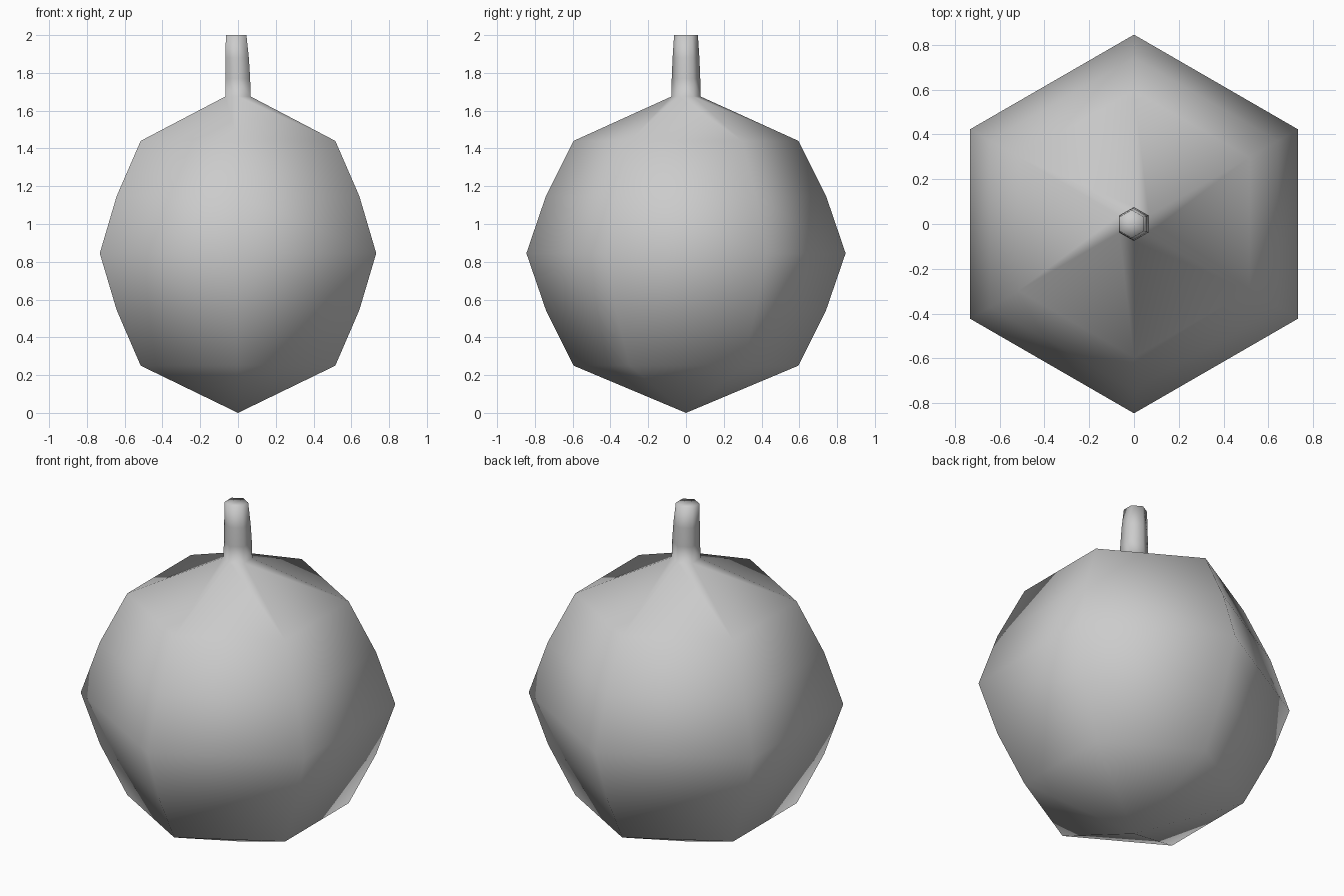
import bpy, bmesh, math

if "Cube" in bpy.data.objects:
    bpy.data.objects.remove(bpy.data.objects["Cube"])

SIDES = 6

# rings from bottom to top: (radius, height, x shift)
body = [(0.595, 0.25, 0), (0.742, 0.545, 0), (0.845, 0.845, 0),
        (0.742, 1.147, 0), (0.595, 1.44, 0)]
stem = [(0.077, 1.675, 0), (0.0755, 1.77, -0.001),
        (0.071, 1.88, -0.004), (0.063, 2.0, -0.010)]

bm = bmesh.new()


def ring(radius, z, shift):
    """Hexagonal ring with corners on the y axis."""
    return [bm.verts.new((shift + radius * math.sin(i * math.tau / SIDES),
                          radius * math.cos(i * math.tau / SIDES), z))
            for i in range(SIDES)]


def fan(loop, tip):
    for i in range(SIDES):
        bm.faces.new((loop[i], loop[(i + 1) % SIDES], tip))


# six-sided body flowing into the leaning stem
rings = [ring(*r) for r in body + stem]
for a, b in zip(rings, rings[1:]):
    for i in range(SIDES):
        j = (i + 1) % SIDES
        bm.faces.new((a[i], a[j], b[j], b[i]))

# pointed bottom and stem cap
fan(rings[0], bm.verts.new((0, 0, 0)))
fan(rings[-1], bm.verts.new((-0.01, 0, 1.995)))

bmesh.ops.recalc_face_normals(bm, faces=bm.faces[:])
for f in bm.faces:
    f.smooth = True

mesh = bpy.data.meshes.new("round_body_with_stem")
bm.to_mesh(mesh)
bm.free()
obj = bpy.data.objects.new("round_body_with_stem", mesh)
bpy.context.collection.objects.link(obj)
